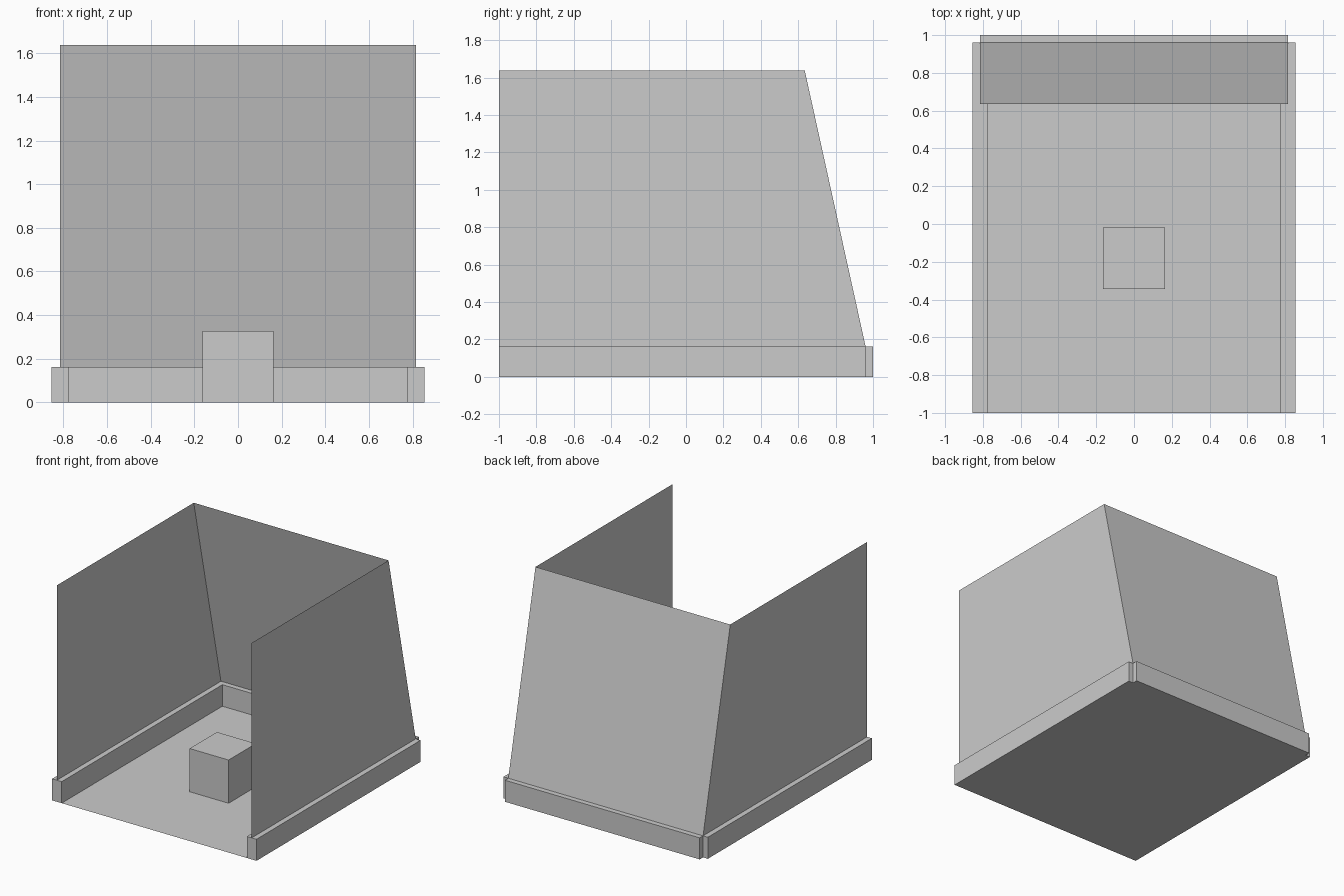
import bpy

if "Cube" in bpy.data.objects:
    bpy.data.objects.remove(bpy.data.objects["Cube"])

W, FRONT, BACK, TOP_BACK = 0.815, -1.0, 0.96, 0.635   # wall plane positions
H, BOARD_H, BOARD_T = 1.637, 0.163, 0.08              # heights and board thickness


def mesh_object(name, verts, faces):
    mesh = bpy.data.meshes.new(name)
    mesh.from_pydata(verts, [], faces)
    mesh.update()
    obj = bpy.data.objects.new(name, mesh)
    bpy.context.collection.objects.link(obj)
    return obj


def box(name, x0, x1, y0, y1, z0, z1):
    bpy.ops.mesh.primitive_cube_add(
        size=1, location=((x0 + x1) / 2, (y0 + y1) / 2, (z0 + z1) / 2))
    obj = bpy.context.object
    obj.name = name
    obj.scale = (x1 - x0, y1 - y0, z1 - z0)
    bpy.ops.object.transform_apply(location=False, rotation=False, scale=True)
    return obj


# Open shell: floor, two side walls and a back wall leaning in above the board
profile = [(FRONT, 0), (BACK, 0), (BACK, BOARD_H), (TOP_BACK, H), (FRONT, H), (FRONT, BOARD_H)]
verts = [(s * W, y, z) for s in (-1, 1) for y, z in profile]
n = len(profile)
faces = [
    (0, 6, 7, 1),                     # floor
    (1, 7, 8, 2), (2, 8, 9, 3),       # back wall
    (0, 1, 2, 5), (5, 2, 3, 4),       # left wall
    (7, 6, 11, 8), (8, 11, 10, 9),    # right wall
]
mesh_object("room_shell", verts, faces)

# Skirting boards straddling the foot of each wall
t = BOARD_T / 2
for side, s in (("left", -1), ("right", 1)):
    box(f"{side}_skirting", s * W - t, s * W + t, FRONT, BACK, 0, BOARD_H)
box("back_skirting", -W, W, BACK - t, BACK + t, 0, BOARD_H)

# Block standing on the floor
box("floor_block", -0.163, 0.163, -0.345, -0.019, 0, 0.327)
